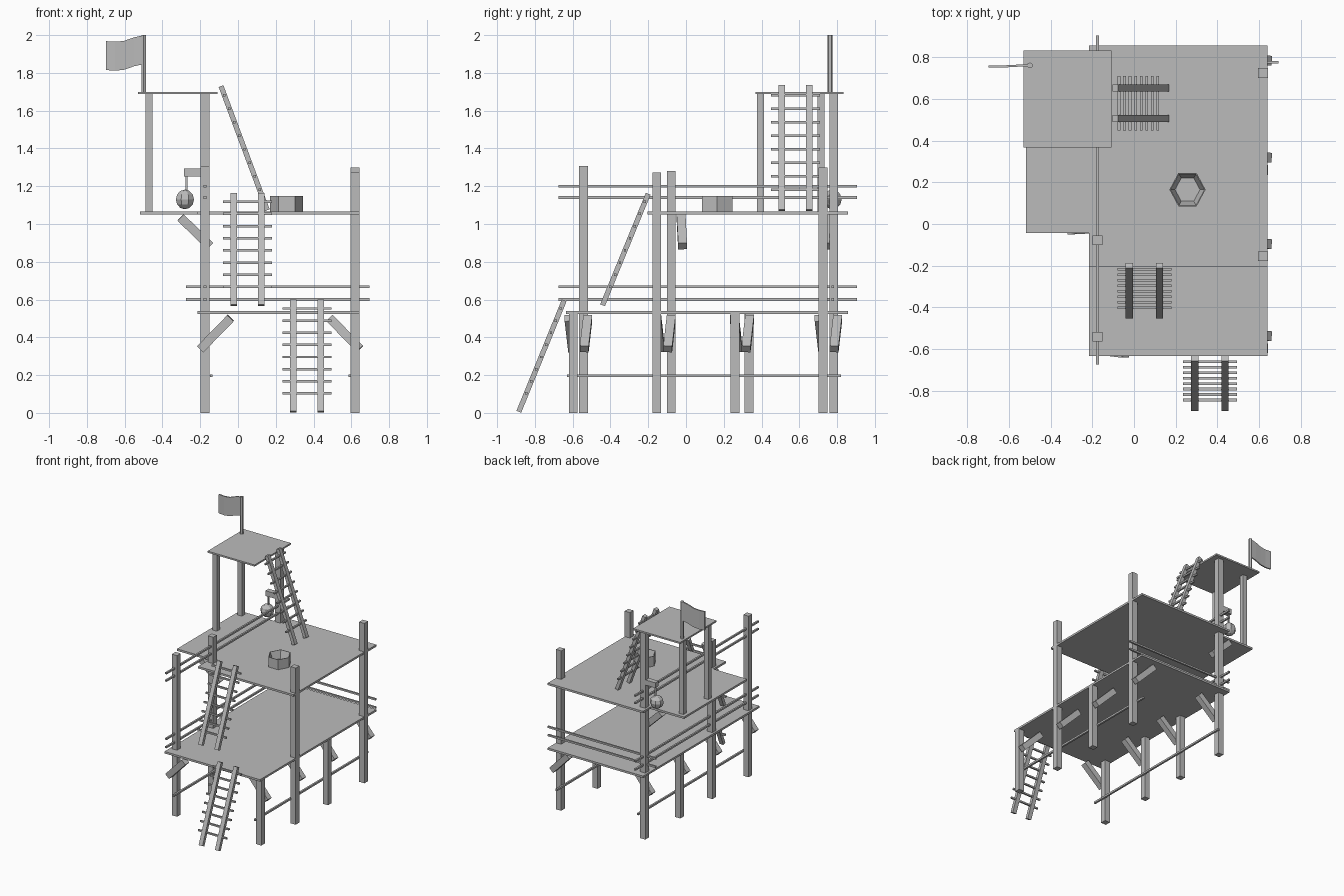
import bpy, bmesh, math
from mathutils import Vector, Matrix

if "Cube" in bpy.data.objects:
    bpy.data.objects.remove(bpy.data.objects["Cube"])

grey = bpy.data.materials.new("plain grey")
grey.diffuse_color = (0.5, 0.5, 0.5, 1)
grey.use_nodes = True
grey.node_tree.nodes["Principled BSDF"].inputs["Base Color"].default_value = grey.diffuse_color


def finish(name, bm):
    bmesh.ops.recalc_face_normals(bm, faces=bm.faces)
    me = bpy.data.meshes.new(name)
    bm.to_mesh(me)
    bm.free()
    me.materials.append(grey)
    ob = bpy.data.objects.new(name, me)
    bpy.context.collection.objects.link(ob)
    return ob


def add_beam(bm, p, q, w, d, ref=(0, 1, 0)):
    """Box from p to q; d is its size along ref, w across."""
    p, q = Vector(p), Vector(q)
    z = (q - p).normalized()
    x = Vector(ref).cross(z).normalized()
    y = z.cross(x)
    rot = Matrix((x, y, z)).transposed().to_4x4()
    m = Matrix.Translation((p + q) / 2) @ rot @ Matrix.Diagonal((w, d, (q - p).length, 1))
    bmesh.ops.create_cube(bm, size=1, matrix=m)


def beam(name, p, q, w, d=None, ref=(0, 1, 0)):
    bm = bmesh.new()
    add_beam(bm, p, q, w, d or w, ref)
    return finish(name, bm)


def slab(name, outline, z0, z1):
    bm = bmesh.new()
    f = bm.faces.new([bm.verts.new((x, y, z0)) for x, y in outline])
    r = bmesh.ops.extrude_face_region(bm, geom=[f])
    top = [v for v in r["geom"] if isinstance(v, bmesh.types.BMVert)]
    bmesh.ops.translate(bm, verts=top, vec=(0, 0, z1 - z0))
    return finish(name, bm)


# Decks
slab("lower_deck", [(-0.215, -0.635), (0.642, -0.635), (0.642, 0.858), (-0.215, 0.858)], 0.524, 0.54)
slab("upper_deck", [(-0.215, -0.205), (0.642, -0.205), (0.642, 0.858), (-0.215, 0.858),
                    (-0.215, 0.765), (-0.518, 0.765), (-0.518, -0.043), (-0.215, -0.043)], 1.05, 1.066)
slab("lookout_roof", [(-0.53, 0.367), (-0.108, 0.367), (-0.108, 0.833), (-0.53, 0.833)], 1.687, 1.70)

# Posts, with a brace beside each under the lower deck
LX, RX, PW = -0.175, 0.62, 0.047
left = [(-0.542, 1.308), (-0.078, 1.28), (0.333, 0.525), (0.782, 1.688)]
right = [(-0.597, 0.525), (-0.155, 1.272), (0.26, 0.525), (0.726, 1.298)]
for side, x, posts, s in (("left", LX, left, -1), ("right", RX, right, 1)):
    for y, h in posts:
        beam(side + "_post", (x, y, 0), (x, y, h), PW)
        mid = 0.223
        beam(side + "_brace", (mid + s * 0.422, y + s * 0.058, 0.338),
             (mid + s * 0.262, y + s * 0.077, 0.502), PW)

# Lookout posts and braces under the deck extension
for y in (0.395, 0.715):
    beam("lookout_post", (-0.472, y, 1.06), (-0.472, y, 1.688), 0.038)
for y0, y1 in ((-0.018, -0.026), (0.735, 0.743)):
    beam("extension_brace", (-0.148, y0, 0.883), (-0.304, y1, 1.034), PW)

# Rails
for x in (-0.142, 0.592):
    beam("low_rail", (x, -0.63, 0.197), (x, 0.82, 0.197), 0.015, ref=(0, 0, 1))
for z in (0.6, 0.667, 1.14, 1.2):
    beam("side_rail", (LX, -0.675, z), (LX, 0.905, z), 0.014, ref=(0, 0, 1))
for z in (0.6, 0.667):
    beam("back_rail", (-0.275, 0.777, z), (0.695, 0.777, z), 0.014, ref=(0, 0, 1))


# Ladders: two stiles and eight rungs, leaning from foot to head
def ladder(name, foot, head, across):
    foot, head, a = Vector(foot), Vector(head), Vector(across)
    bm = bmesh.new()
    for s in (-0.073, 0.073):
        add_beam(bm, foot + a * s, head + a * s, 0.027, 0.034, across)
    for i in range(8):
        c = foot.lerp(head, 0.165 + i * 0.109)
        add_beam(bm, c - a * 0.13, c + a * 0.13, 0.013, 0.013, (0, 0, 1))
    finish(name, bm)


ladder("ground_ladder", (0.365, -0.885, 0.006), (0.365, -0.645, 0.595), (1, 0, 0))
ladder("middle_ladder", (0.05, -0.442, 0.57), (0.05, -0.2, 1.16), (1, 0, 0))
ladder("lookout_ladder", (0.155, 0.58, 1.073), (-0.09, 0.58, 1.73), (0, 1, 0))

# Flagpole and wavy flag
bm = bmesh.new()
bmesh.ops.create_cone(bm, cap_ends=True, segments=6, radius1=0.014, radius2=0.014, depth=0.312,
                      matrix=Matrix.Translation((-0.5, 0.762, 1.844)))
finish("flagpole", bm)
bm = bmesh.new()
rows = []
for x, y, z in ((-0.7, 0.757, 1.815), (-0.65, 0.756, 1.812), (-0.605, 0.758, 1.816),
                (-0.55, 0.761, 1.835), (-0.505, 0.762, 1.845)):
    rows.append([bm.verts.new((x, y + dy, z + dz)) for dy, dz in
                 ((-0.005, 0), (0.005, 0), (0.005, 0.153), (-0.005, 0.153))])
for a, b in zip(rows, rows[1:]):
    for i in range(4):
        j = (i + 1) % 4
        bm.faces.new((a[i], a[j], b[j], b[i]))
bm.faces.new(rows[0])
bm.faces.new(rows[-1])
finish("flag", bm)

# Hanging lantern: arm, cord and ball
beam("lantern_arm", (-0.285, 0.78, 1.273), (-0.19, 0.78, 1.273), 0.042, ref=(0, 0, 1))
beam("lantern_cord", (-0.272, 0.778, 1.16), (-0.272, 0.778, 1.26), 0.01)
bm = bmesh.new()
bmesh.ops.create_uvsphere(bm, u_segments=8, v_segments=6, radius=0.052,
                          matrix=Matrix.Translation((-0.281, 0.776, 1.13)) @ Matrix.Rotation(math.pi / 8, 4, 'Z'))
finish("lantern_ball", bm)

# Six-sided tub with sloping inside
bm = bmesh.new()
rings = []
for r, z in ((0.087, 1.066), (0.087, 1.147), (0.082, 1.147), (0.06, 1.085)):
    rings.append([bm.verts.new((0.257 + r * math.cos(k * math.pi / 3),
                                0.165 + 1.07 * r * math.sin(k * math.pi / 3), z)) for k in range(6)])
for a, b in zip(rings, rings[1:]):
    for i in range(6):
        j = (i + 1) % 6
        bm.faces.new((a[i], a[j], b[j], b[i]))
bm.faces.new(rings[0])
bm.faces.new(rings[-1])
finish("tub", bm)
